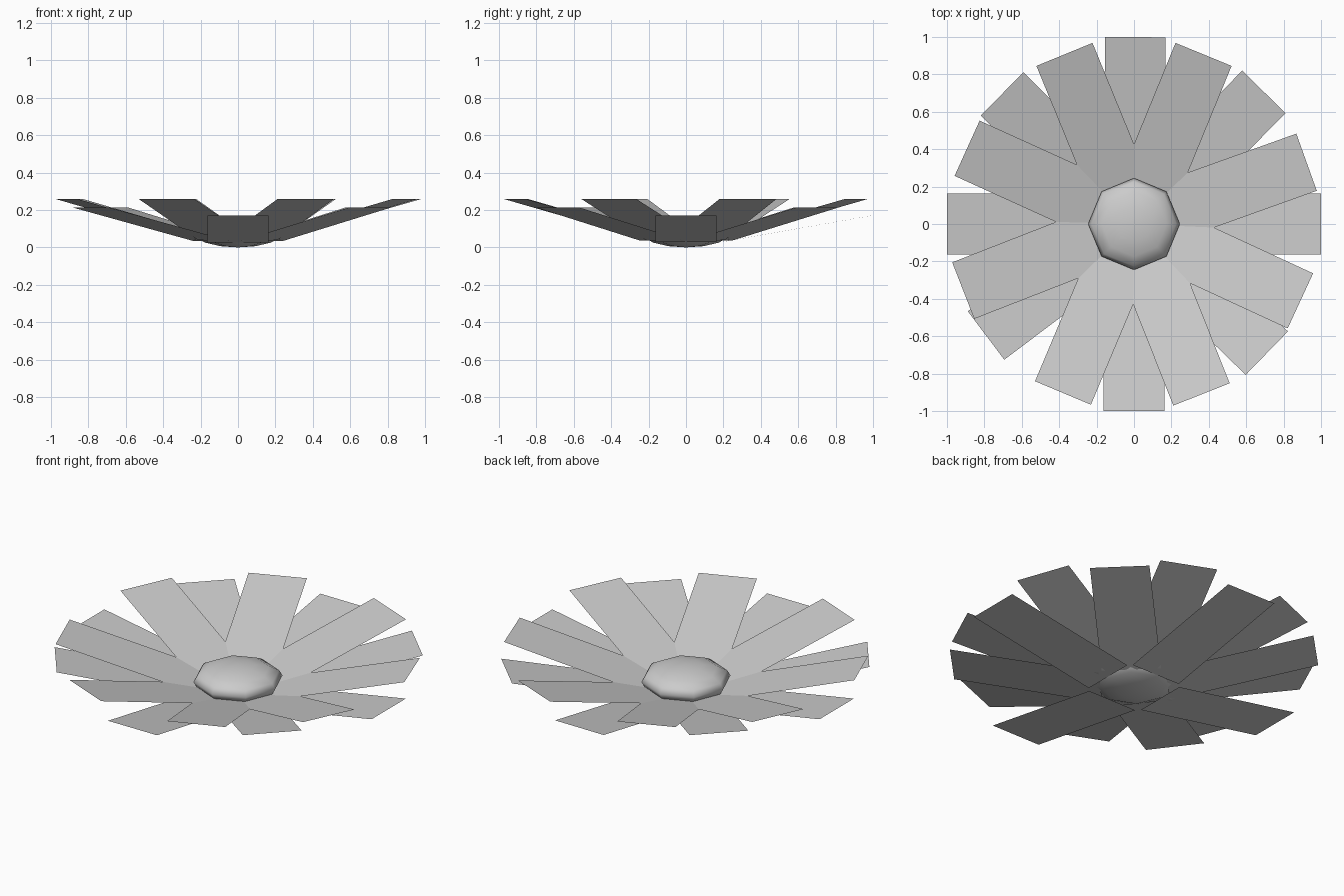
import bpy, math

if "Cube" in bpy.data.objects:
    bpy.data.objects.remove(bpy.data.objects["Cube"])

INNER, OUTER, HALF_W = 0.187, 1.014, 0.162
DROP = -0.005


def petal(name, angle, tilt):
    """Flat rectangle running outwards from the centre, tilted upwards."""
    a, t = math.radians(angle), math.radians(tilt)
    verts = []
    for r, w in ((INNER, -HALF_W), (OUTER, -HALF_W), (OUTER, HALF_W), (INNER, HALF_W)):
        d = r * math.cos(t)
        verts.append((d * math.cos(a) - w * math.sin(a),
                      d * math.sin(a) + w * math.cos(a),
                      r * math.sin(t) + DROP))
    mesh = bpy.data.meshes.new(name)
    mesh.from_pydata(verts, [], [(0, 1, 2, 3)])
    bpy.context.collection.objects.link(bpy.data.objects.new(name, mesh))


# Three layers of petals, each one steeper, with slightly uneven spacing
layers = {
    "lower_petal": (10, (0, 89.6, 180, 270)),
    "middle_petal": (12.5, (45.5, 135.4, 217, 315.8)),
    "upper_petal": (15, (19.7, 67.7, 112.3, 155.6, 201.3, 247.2, 291.6, 335.2)),
}
for name, (tilt, angles) in layers.items():
    for angle in angles:
        petal(name, angle, tilt)

# Flattened eight-sided flower centre
bpy.ops.mesh.primitive_uv_sphere_add(segments=8, ring_count=8, radius=1, location=(0, 0, 0.085))
centre = bpy.context.object
centre.name = "flower_centre"
centre.scale = (0.245, 0.245, 0.085)
bpy.ops.object.transform_apply(location=False, rotation=False, scale=True)
bpy.ops.object.shade_smooth()
